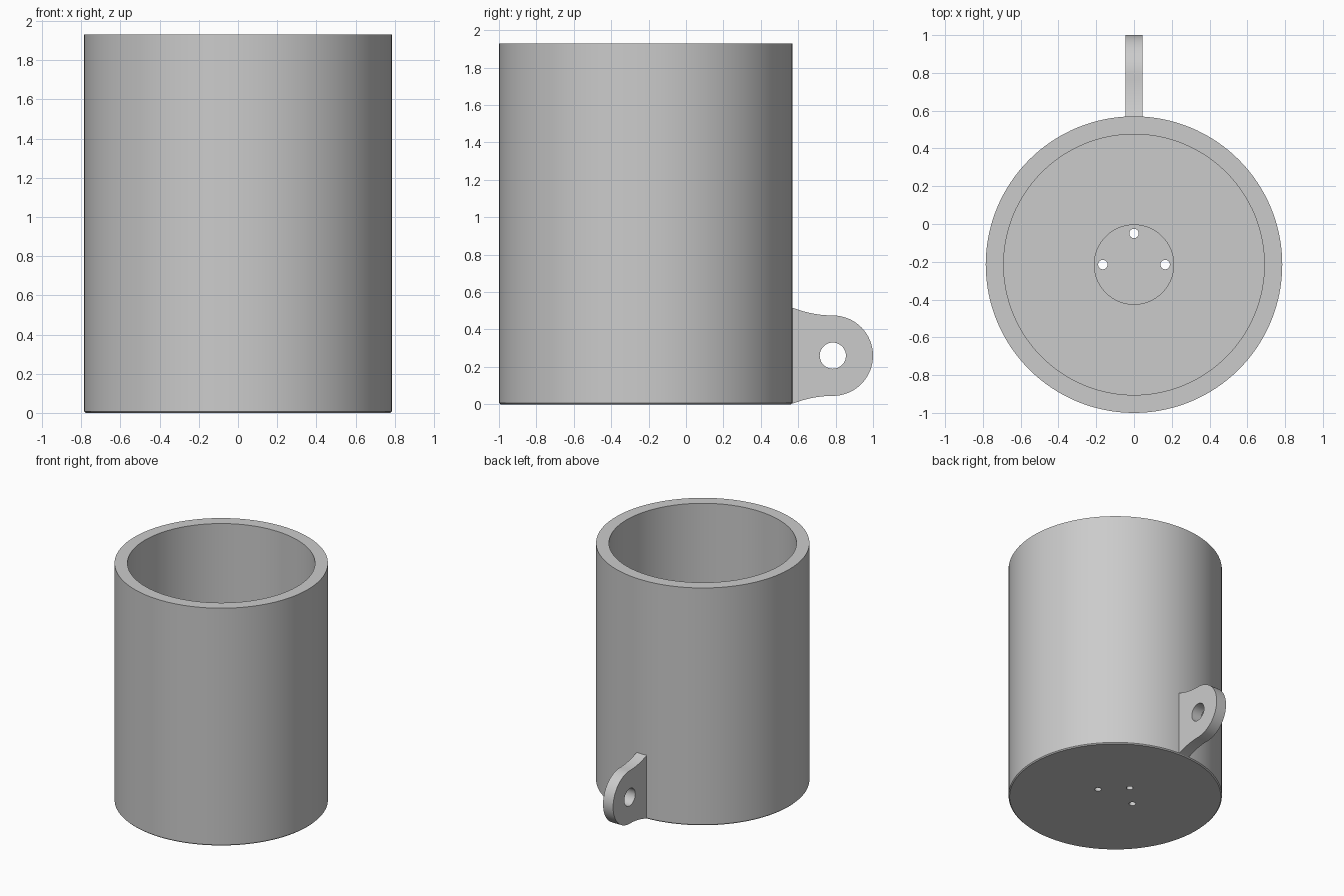
import bpy, bmesh, math
from mathutils import Matrix, Vector

if "Cube" in bpy.data.objects:
    bpy.data.objects.remove(bpy.data.objects["Cube"], do_unlink=True)

CENTRE_Y = -0.215
RADIUS = 0.785

grey = bpy.data.materials.new("plain grey")
grey.use_nodes = True
colour = (0.6, 0.6, 0.6, 1)
grey.diffuse_color = colour
grey.node_tree.nodes["Principled BSDF"].inputs["Base Color"].default_value = colour


def make_object(name, bm):
    bmesh.ops.recalc_face_normals(bm, faces=bm.faces)
    mesh = bpy.data.meshes.new(name)
    bm.to_mesh(mesh)
    bm.free()
    mesh.materials.append(grey)
    obj = bpy.data.objects.new(name, mesh)
    bpy.context.collection.objects.link(obj)
    return obj


def activate(obj):
    bpy.ops.object.select_all(action='DESELECT')
    obj.select_set(True)
    bpy.context.view_layer.objects.active = obj


def lathe(name, profile, steps=128):
    bm = bmesh.new()
    verts = [bm.verts.new((r, 0, z)) for r, z in profile]
    edges = [bm.edges.new(pair) for pair in zip(verts, verts[1:])]
    bmesh.ops.spin(bm, geom=verts + edges, cent=(0, 0, 0), axis=(0, 0, 1),
                   angle=math.tau, steps=steps)
    bmesh.ops.remove_doubles(bm, verts=bm.verts, dist=0.0001)
    return make_object(name, bm)


def drill(obj, centre, radius, length, axis, segments):
    bm = bmesh.new()
    turn = Vector((0, 0, 1)).rotation_difference(Vector(axis)).to_matrix().to_4x4()
    bmesh.ops.create_cone(bm, cap_ends=True, segments=segments, radius1=radius,
                          radius2=radius, depth=length,
                          matrix=Matrix.Translation(centre) @ turn)
    cutter = make_object("hole_cutter", bm)
    cutter.hide_render = True
    activate(obj)
    mod = obj.modifiers.new("hole", 'BOOLEAN')
    mod.operation, mod.solver, mod.object = 'DIFFERENCE', 'EXACT', cutter
    bpy.ops.object.modifier_apply(modifier=mod.name)
    bpy.data.objects.remove(cutter, do_unlink=True)


def finish(obj):
    activate(obj)
    bpy.ops.object.shade_smooth_by_angle(angle=math.radians(30))


# Open cup with a small bottom chamfer and a round recess in its floor
cup = lathe("cup", [(0, 0), (RADIUS - 0.008, 0), (RADIUS, 0.008), (RADIUS, 1.93),
                    (0.69, 1.93), (0.69, 0.1), (0.21, 0.1), (0.21, 0.05), (0, 0.05)])
cup.location.y = CENTRE_Y

# Three drain holes through the floor
for quarter in range(3):
    a = quarter * math.pi / 2
    drill(cup, (0.165 * math.cos(a), CENTRE_Y + 0.165 * math.sin(a), 0.05),
          0.025, 0.4, (0, 0, 1), 24)
finish(cup)

# Rear lug: round end flaring gently into the cup wall
LUG_Y, LUG_Z, LUG_R, HALF_T = 0.785, 0.26, 0.215, 0.045
outline = []
for i in range(33):
    a = -math.pi / 2 + math.pi * i / 32
    outline.append((LUG_Y + LUG_R * math.cos(a), LUG_Z + LUG_R * math.sin(a)))
flare = [(LUG_Y - 0.217 * i / 10, LUG_R + 0.042 * (i / 10) ** 2) for i in range(1, 11)]
outline += [(y, LUG_Z + h) for y, h in flare]
outline += [(y, LUG_Z - h) for y, h in reversed(flare)]

bm = bmesh.new()
face = bm.faces.new([bm.verts.new((-HALF_T, y, z)) for y, z in outline])
side = bmesh.ops.extrude_face_region(bm, geom=[face])["geom"]
bmesh.ops.translate(bm, vec=(2 * HALF_T, 0, 0),
                    verts=[v for v in side if isinstance(v, bmesh.types.BMVert)])
lug = make_object("mounting_lug", bm)
drill(lug, (0, LUG_Y, LUG_Z), 0.07, 0.4, (1, 0, 0), 40)
finish(lug)
